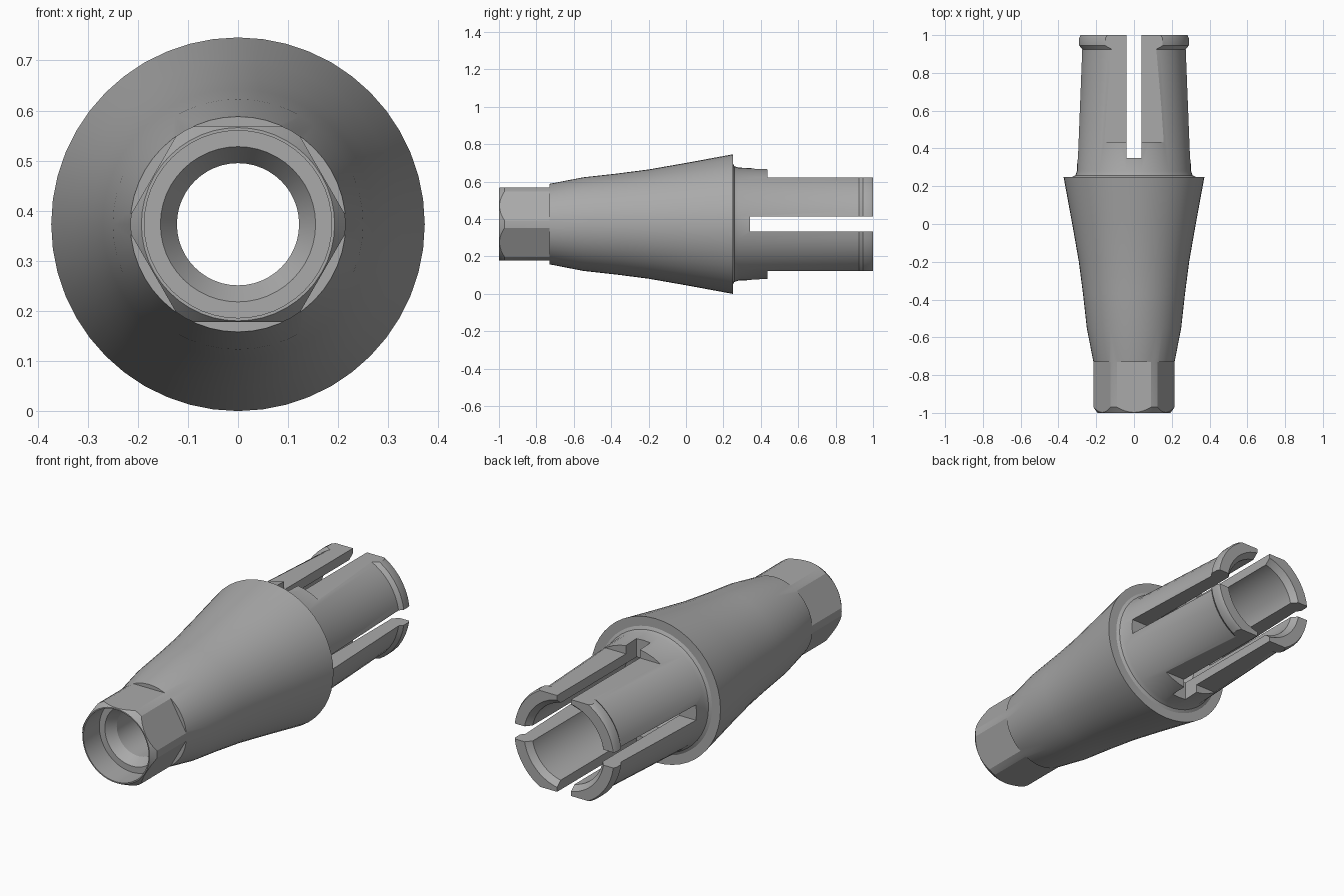
import bpy, bmesh, math
from mathutils import Matrix, Vector

cube = bpy.data.objects.get("Cube")
if cube:
    bpy.data.objects.remove(cube, do_unlink=True)

AXIS_Z = 0.373
SEGMENTS = 48

metal = bpy.data.materials.new("satin grey metal")
metal.use_nodes = True
GREY = (0.4, 0.4, 0.4, 1)
metal.diffuse_color = GREY
metal.node_tree.nodes["Principled BSDF"].inputs["Base Color"].default_value = GREY


def add_object(name, bm):
    bmesh.ops.recalc_face_normals(bm, faces=bm.faces)
    mesh = bpy.data.meshes.new(name)
    bm.to_mesh(mesh)
    bm.free()
    mesh.materials.append(metal)
    obj = bpy.data.objects.new(name, mesh)
    bpy.context.collection.objects.link(obj)
    return obj


def lathe(name, profile):
    """Revolve a closed (y, radius) profile around the long axis."""
    bm = bmesh.new()
    rings = []
    for i in range(SEGMENTS):
        a = 2 * math.pi * i / SEGMENTS
        rings.append([bm.verts.new((r * math.cos(a), y, AXIS_Z + r * math.sin(a)))
                      for y, r in profile])
    n = len(profile)
    for i in range(SEGMENTS):
        here, there = rings[i], rings[(i + 1) % SEGMENTS]
        for j in range(n):
            k = (j + 1) % n
            bm.faces.new((here[j], here[k], there[k], there[j]))
    return add_object(name, bm)


def cut(target, x, y, z, angle=0):
    """Remove a box given by ranges around the axis, turned about the axis."""
    bm = bmesh.new()
    bmesh.ops.create_cube(bm, size=1)
    size = [b - a for a, b in (x, y, z)]
    centre = Vector([(a + b) / 2 for a, b in (x, y, z)])
    bmesh.ops.scale(bm, vec=size, verts=bm.verts)
    bmesh.ops.translate(bm, vec=centre, verts=bm.verts)
    bmesh.ops.transform(bm, verts=bm.verts,
                        matrix=Matrix.Translation((0, 0, AXIS_Z)) @ Matrix.Rotation(angle, 4, 'Y'))
    cutter = add_object("cutter", bm)
    cutter.hide_render = True
    mod = target.modifiers.new("cut", 'BOOLEAN')
    mod.operation, mod.solver, mod.object = 'DIFFERENCE', 'EXACT', cutter
    bpy.context.view_layer.objects.active = target
    bpy.ops.object.modifier_apply(modifier=mod.name)
    bpy.data.objects.remove(cutter, do_unlink=True)


# Turned body: nose, flared cone, collar and split sleeve, then back along the bore
outside = [(-1, 0.193), (-0.97, 0.215), (-0.73, 0.215), (-0.55, 0.25), (-0.37, 0.27),
           (-0.2, 0.292), (0, 0.327), (0.25, 0.373),
           (0.25, 0.325), (0.258, 0.31), (0.28, 0.302),
           (0.925, 0.277), (0.945, 0.293), (0.985, 0.293), (1, 0.286)]
bore = [(1, 0.23), (0.97, 0.205), (0.22, 0.205), (0.16, 0.122),
        (-0.82, 0.122), (-0.87, 0.155), (-0.87, 0.187), (-1, 0.187)]
body = lathe("split_sleeve_body", outside + bore)

# Hexagonal nose
for i in range(6):
    cut(body, (-0.3, 0.3), (-1.1, -0.73), (0.195, 0.4), math.radians(60 * i))

# Flats above and below the sleeve
for i in range(2):
    cut(body, (-0.4, 0.4), (0.435, 1.1), (0.25, 0.5), math.pi * i)

# Crossed slots that split the sleeve into four fingers
cut(body, (-0.04, 0.04), (0.35, 1.1), (-0.5, 0.5))
cut(body, (-0.5, 0.5), (0.342, 1.1), (-0.04, 0.04))

# Smooth turned surfaces, crisp machined edges
bpy.ops.object.select_all(action='DESELECT')
body.select_set(True)
bpy.context.view_layer.objects.active = body
bpy.ops.object.shade_smooth_by_angle(angle=math.radians(25))
